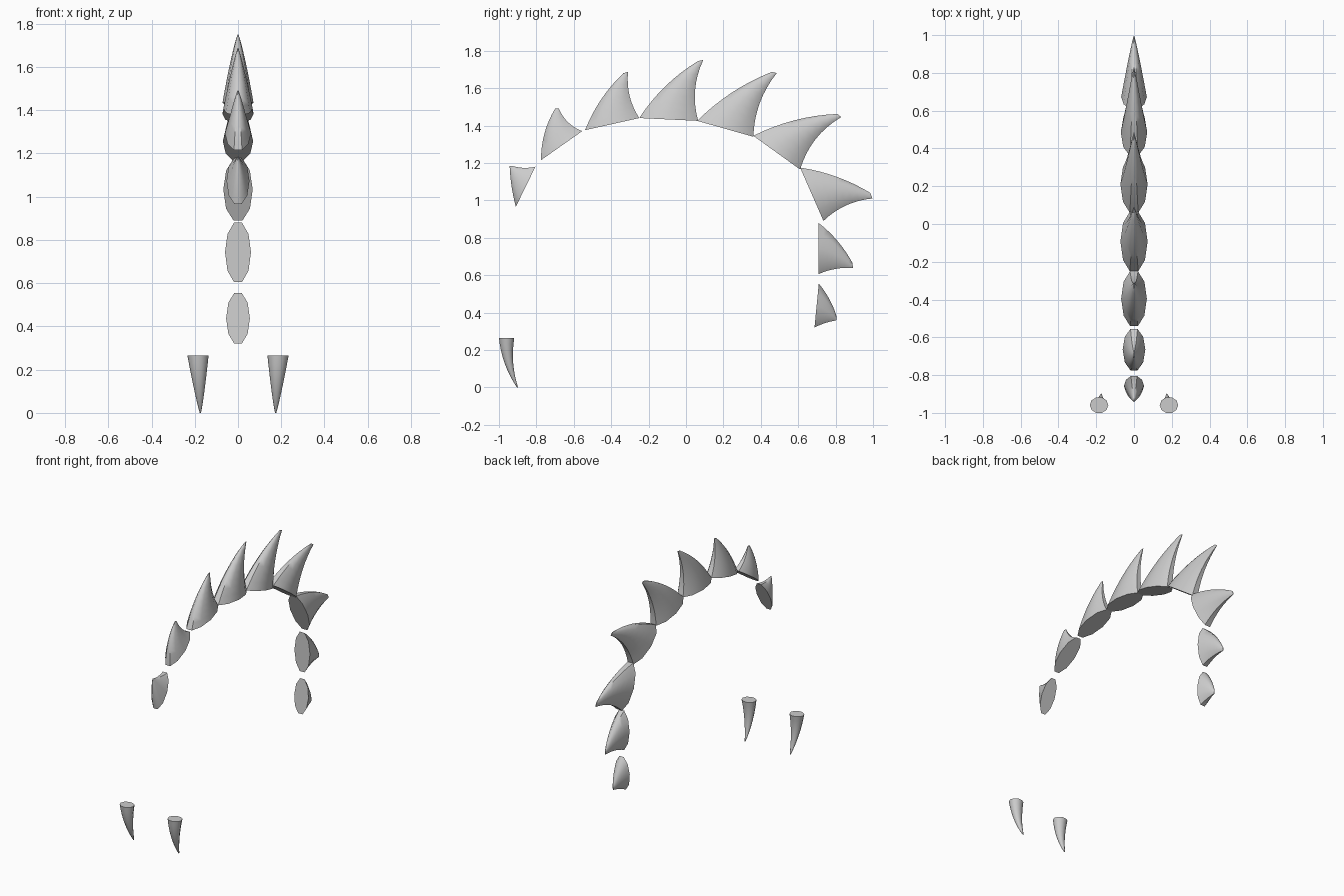
import bpy, bmesh, math
from mathutils import Vector

cube = bpy.data.objects.get("Cube")
if cube:
    bpy.data.objects.remove(cube, do_unlink=True)

SIDES, RINGS = 10, 8

bone = bpy.data.materials.new("bone_grey")
bone.use_nodes = True
COLOUR = (0.6, 0.6, 0.6, 1)
bone.diffuse_color = COLOUR
bone.node_tree.nodes["Principled BSDF"].inputs["Base Color"].default_value = COLOUR


def edge_point(start, end, bulge, t):
    """Point on a bowed edge; positive bulge bows to the left of its direction."""
    a, b = Vector(start), Vector(end)
    d = (b - a).normalized()
    return a.lerp(b, t) + Vector((-d.y, d.x)) * bulge * 4 * t * (1 - t)


def horn(name, front, back, tip_front, tip_back, half_width, bows, x_base=0, x_tip=0):
    """Curved horn lofted between a front and a back edge, given as (y, z)."""
    bm = bmesh.new()
    rings = []
    for i in range(RINGS + 1):
        t = i / RINGS
        f = edge_point(front, tip_front, bows[0], t)
        b = edge_point(back, tip_back, bows[1], t)
        mid, half = (f + b) / 2, (b - f) / 2
        w = half_width * (1 - t) ** 0.9 + 0.003 * t
        x = x_base + (x_tip - x_base) * t
        ring = []
        for k in range(SIDES):
            ang = math.tau * (k + 0.5) / SIDES
            p = mid + half * (math.cos(ang) / math.cos(math.pi / SIDES))
            ring.append(bm.verts.new((x + w * math.sin(ang), p.x, p.y)))
        rings.append(ring)
    for low, high in zip(rings, rings[1:]):
        for k in range(SIDES):
            n = (k + 1) % SIDES
            bm.faces.new((low[k], low[n], high[n], high[k]))
    bm.faces.new(rings[0])
    bm.faces.new(rings[-1])
    bmesh.ops.recalc_face_normals(bm, faces=bm.faces)
    mesh = bpy.data.meshes.new(name)
    bm.to_mesh(mesh)
    bm.free()
    mesh.materials.append(bone)
    obj = bpy.data.objects.new(name, mesh)
    bpy.context.collection.objects.link(obj)
    bpy.ops.object.select_all(action="DESELECT")
    obj.select_set(True)
    bpy.context.view_layer.objects.active = obj
    bpy.ops.object.shade_smooth_by_angle(angle=math.radians(50))


# Spine spikes: base front, base back, tip front, tip back, half width, edge bows
SPIKES = [
    ((-.91, .965), (-.805, 1.18), (-.943, 1.185), (-.925, 1.183), .053, (.006, .008)),
    ((-.775, 1.215), (-.555, 1.37), (-.7, 1.49), (-.68, 1.49), .06, (.02, .018)),
    ((-.54, 1.375), (-.25, 1.44), (-.335, 1.68), (-.31, 1.687), .068, (.02, .022)),
    ((-.25, 1.44), (.065, 1.425), (.065, 1.745), (.092, 1.75), .072, (.025, .03)),
    ((.06, 1.425), (.36, 1.34), (.46, 1.687), (.485, 1.68), .072, (.025, .03)),
    ((.36, 1.345), (.61, 1.165), (.81, 1.462), (.83, 1.445), .07, (.025, .035)),
    ((.61, 1.175), (.735, .89), (.985, 1.04), (.997, 1.01), .068, (.02, .025)),
    ((.708, .88), (.708, .605), (.89, .665), (.893, .638), .06, (.015, .012)),
    ((.71, .555), (.687, .32), (.805, .38), (.803, .358), .055, (.01, .005)),
]
for i, spike in enumerate(SPIKES):
    horn(f"spine_spike_{i + 1}", *spike)

# Pair of fangs pointing down
for side, s in (("left", 1), ("right", -1)):
    horn(f"{side}_fang", (-1, .265), (-.918, .265), (-.904, 0), (-.898, 0),
         .049, (-.018, -.016), s * .185, s * .174)
